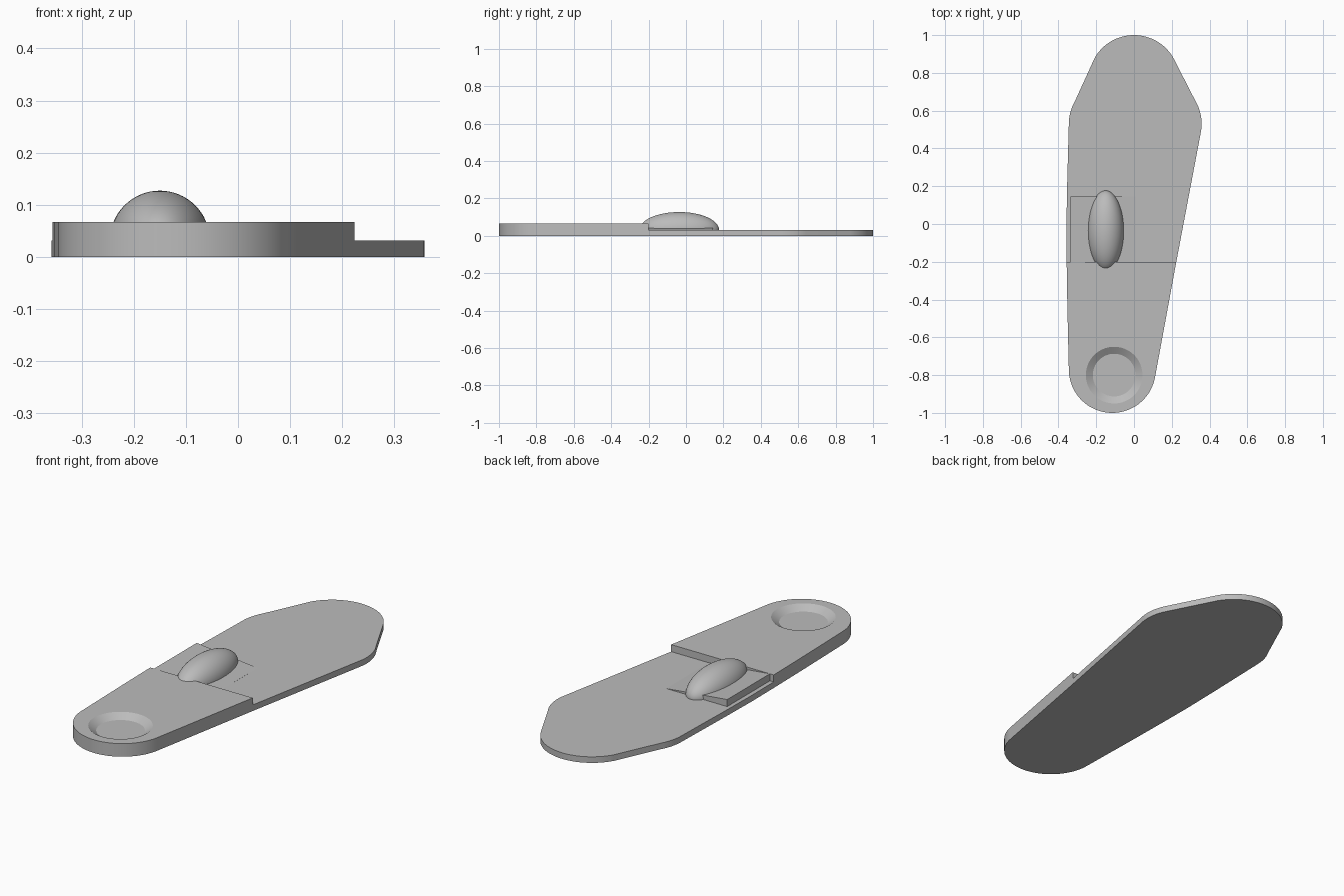
import bpy, bmesh, math

if "Cube" in bpy.data.objects:
    bpy.data.objects.remove(bpy.data.objects["Cube"])

grey = bpy.data.materials.new("plain grey")
grey.diffuse_color = (0.5, 0.5, 0.5, 1)
grey.use_nodes = True
grey.node_tree.nodes["Principled BSDF"].inputs["Base Color"].default_value = grey.diffuse_color

STEP_Y, TOE_Z, HEEL_Z = -0.2, 0.031, 0.067


def finish(name, bm):
    bmesh.ops.recalc_face_normals(bm, faces=bm.faces[:])
    mesh = bpy.data.meshes.new(name)
    bm.to_mesh(mesh)
    bm.free()
    mesh.materials.append(grey)
    ob = bpy.data.objects.new(name, mesh)
    bpy.context.collection.objects.link(ob)
    return ob


def smooth(ob):
    bpy.ops.object.select_all(action='DESELECT')
    bpy.context.view_layer.objects.active = ob
    ob.select_set(True)
    bpy.ops.object.shade_smooth_by_angle(angle=math.radians(30))


def arc(cx, cy, r, a0, a1, n=16):
    angles = [math.radians(a0 + (a1 - a0) * i / n) for i in range(n + 1)]
    return [(cx + r * math.cos(a), cy + r * math.sin(a)) for a in angles]


def prism(name, points, height):
    bm = bmesh.new()
    face = bm.faces.new([bm.verts.new((x, y, 0)) for x, y in points])
    ext = bmesh.ops.extrude_face_region(bm, geom=[face])["geom"]
    for v in ext:
        if isinstance(v, bmesh.types.BMVert):
            v.co.z = height
    return finish(name, bm)


# Thin front sole: rounded outline, anticlockwise from the step
toe = ([(0.224, STEP_Y)]
       + arc(0.118, 0.53, 0.24, -10.5, 30)
       + arc(0, 0.76, 0.24, 30, 150, 32)
       + arc(-0.105, 0.53, 0.24, 150, 179)
       + [(-0.354, 0.2), (-0.358, -0.02), (-0.3565, STEP_Y)])
smooth(prism("front_sole", toe, TOE_Z))

# Thick heel plate
heel_outline = ([(-0.3565, STEP_Y), (-0.353, -0.42), (-0.349, -0.6)]
                + arc(-0.115, -0.77, 0.23, 180, 349.5, 40)
                + [(0.224, STEP_Y)])
heel = prism("heel_plate", heel_outline, HEEL_Z)

# Round dish with a sloping wall, cut into the heel
bm = bmesh.new()
floor_z, extra = 0.042, 0.025
bmesh.ops.create_cone(bm, cap_ends=True, segments=64, radius1=0.113,
                      radius2=0.15 + 0.037, depth=2 * extra)
bmesh.ops.translate(bm, verts=bm.verts[:], vec=(-0.105, -0.8, floor_z + extra))
cutter = finish("dish_cutter", bm)
cutter.hide_render = True
mod = heel.modifiers.new("dish", 'BOOLEAN')
mod.operation = 'DIFFERENCE'
mod.solver = 'EXACT'
mod.object = cutter
bpy.context.view_layer.objects.active = heel
heel.select_set(True)
bpy.ops.object.modifier_apply(modifier=mod.name)
bpy.data.objects.remove(cutter)
smooth(heel)

# Sloping wedge: high on the left edge, running down into the sole
wedge = prism("arch_wedge", [(-0.335, STEP_Y), (0.01, STEP_Y),
                             (0.01, 0.145), (-0.335, 0.145)], HEEL_Z)
for v in wedge.data.vertices:
    if v.co.z < 0.01:
        v.co.z = TOE_Z - 0.005
    elif v.co.x > 0:
        v.co.z = TOE_Z + 0.0003

# Long oval dome on the wedge
bm = bmesh.new()
bmesh.ops.create_uvsphere(bm, u_segments=64, v_segments=32, radius=1)
bmesh.ops.bisect_plane(bm, geom=bm.verts[:] + bm.edges[:] + bm.faces[:],
                       plane_co=(0, 0, -0.05), plane_no=(0, 0, -1),
                       clear_outer=True)
bmesh.ops.holes_fill(bm, edges=[e for e in bm.edges if e.is_boundary])
bmesh.ops.scale(bm, verts=bm.verts[:], vec=(0.096, 0.213, 0.096))
bmesh.ops.translate(bm, verts=bm.verts[:], vec=(-0.15, -0.036, 0.031))
smooth(finish("arch_dome", bm))
